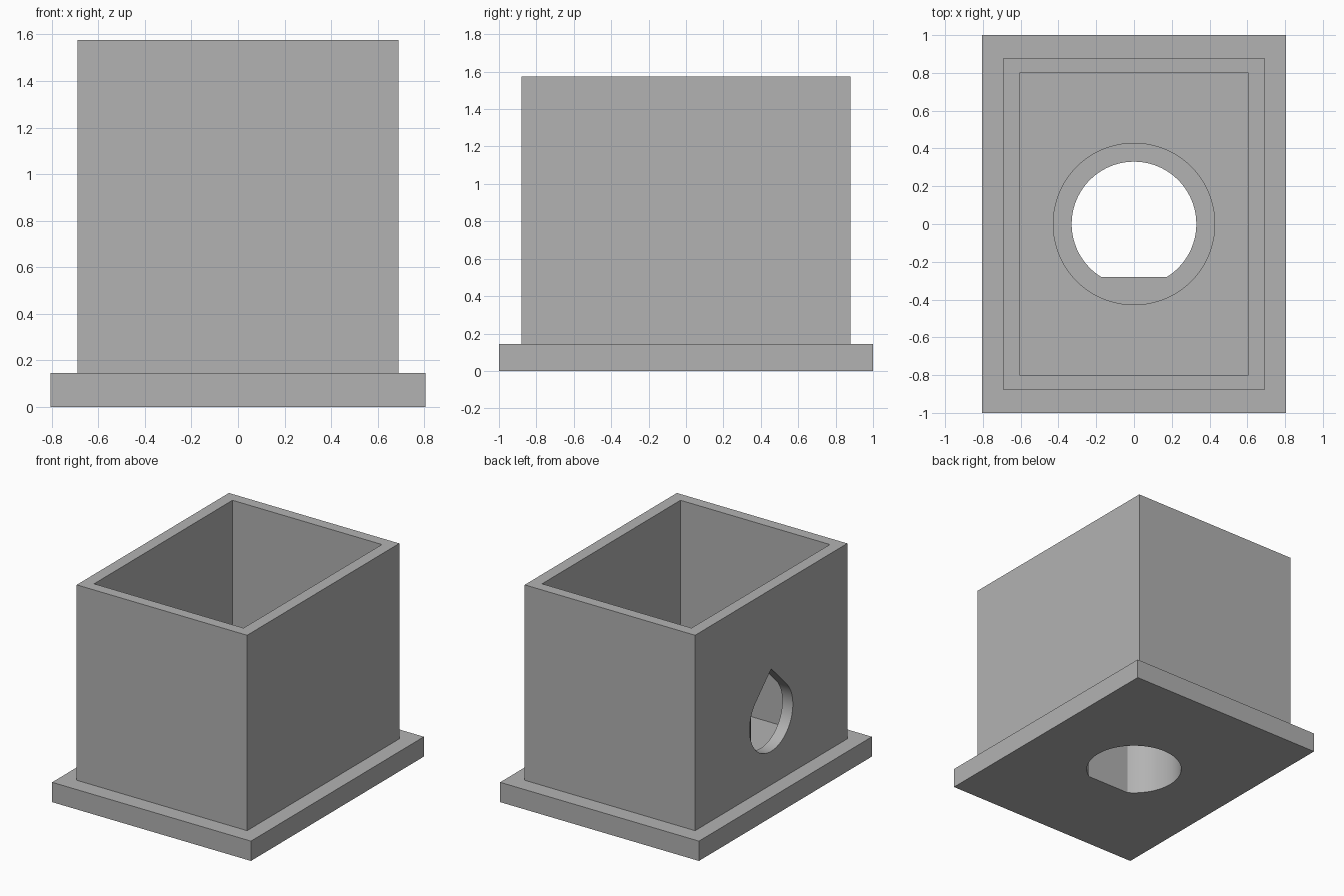
import bpy, bmesh, math

if "Cube" in bpy.data.objects:
    bpy.data.objects.remove(bpy.data.objects["Cube"], do_unlink=True)

# One flat colour
grey = bpy.data.materials.new("light_grey")
grey.use_nodes = True
colour = (0.448, 0.448, 0.448, 1)
grey.diffuse_color = colour
grey.node_tree.nodes["Principled BSDF"].inputs["Base Color"].default_value = colour

FLOOR, TOP = 0.145, 1.575
POST_TOP = 0.75
BORE_R, FLAT_Y = 0.33, -0.28
PORT_R, PORT_Z = 0.25, 0.64


def prism(name, points, offset):
    """Solid made by sweeping a closed outline along an offset."""
    bm = bmesh.new()
    face = bm.faces.new([bm.verts.new(p) for p in points])
    swept = bmesh.ops.extrude_face_region(bm, geom=[face], use_keep_orig=True)
    verts = [g for g in swept["geom"] if isinstance(g, bmesh.types.BMVert)]
    bmesh.ops.translate(bm, verts=verts, vec=offset)
    bmesh.ops.recalc_face_normals(bm, faces=bm.faces[:])
    mesh = bpy.data.meshes.new(name)
    bm.to_mesh(mesh)
    bm.free()
    mesh.materials.append(grey)
    ob = bpy.data.objects.new(name, mesh)
    bpy.context.collection.objects.link(ob)
    return ob


def block(name, hx, hy, z0, z1):
    corners = [(-hx, -hy, z0), (hx, -hy, z0), (hx, hy, z0), (-hx, hy, z0)]
    return prism(name, corners, (0, 0, z1 - z0))


def arc(r, start, end, steps):
    angles = [start + (end - start) * i / steps for i in range(steps + 1)]
    return [(r * math.cos(a), r * math.sin(a)) for a in angles]


def combine(target, tool, operation):
    """Apply a boolean and discard the tool."""
    tool.hide_render = True
    mod = target.modifiers.new(operation.lower(), "BOOLEAN")
    mod.operation, mod.object, mod.solver = operation, tool, "EXACT"
    bpy.ops.object.select_all(action="DESELECT")
    bpy.context.view_layer.objects.active = target
    target.select_set(True)
    bpy.ops.object.modifier_apply(modifier=mod.name)
    bpy.data.objects.remove(tool, do_unlink=True)


# Flanged base and open-topped box
housing = block("housing", 0.805, 1.0, 0, FLOOR)
combine(housing, block("box_walls", 0.69, 0.88, 0.05, TOP), "UNION")
combine(housing, block("cavity", 0.605, 0.8, FLOOR, TOP + 0.2), "DIFFERENCE")

# Round post standing on the floor
ring = arc(0.43, 0, math.tau, 96)[:-1]
post = prism("post", [(x, y, 0.05) for x, y in ring], (0, 0, POST_TOP - 0.05))
combine(housing, post, "UNION")

# Bore with one flat side, through post and base
flat = math.asin(FLAT_Y / BORE_R)
outline = arc(BORE_R, flat, math.pi - flat, 80)
bore = prism("bore", [(x, y, -0.2) for x, y in outline], (0, 0, POST_TOP + 0.4))
combine(housing, bore, "DIFFERENCE")

# Teardrop port through the side wall
drop = arc(PORT_R, 0.75 * math.pi, 2.25 * math.pi, 64) + [(0, PORT_R * math.sqrt(2))]
port = prism("port", [(-0.8, y, PORT_Z + z) for y, z in drop], (0.3, 0, 0))
combine(housing, port, "DIFFERENCE")

# Smooth the round surfaces, keep the edges sharp
bpy.ops.object.shade_smooth_by_angle(angle=math.radians(30))
